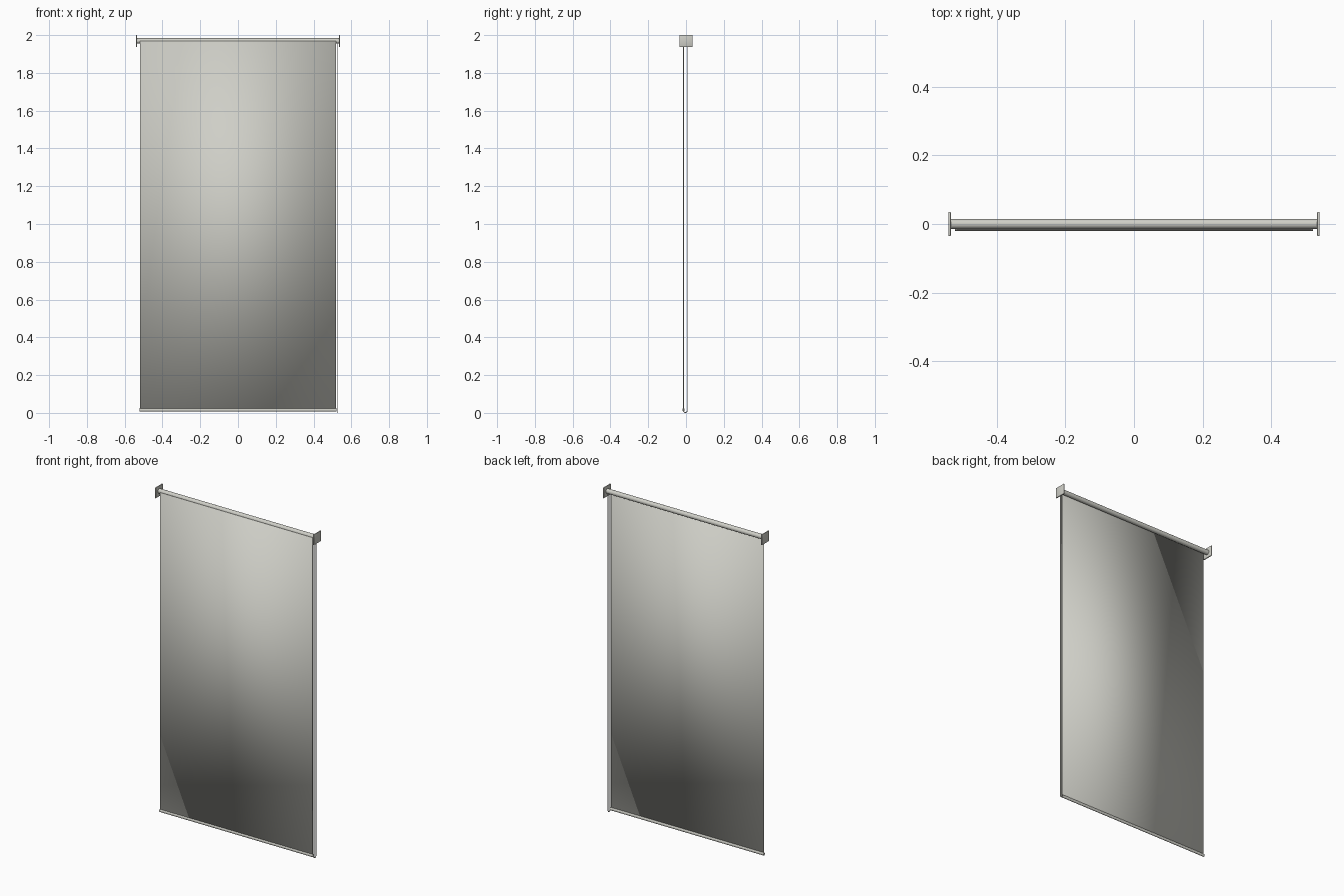
import bpy, bmesh, math

if "Cube" in bpy.data.objects:
    bpy.data.objects.remove(bpy.data.objects["Cube"])

mat = bpy.data.materials.new("warm light grey")
mat.diffuse_color = (0.62, 0.62, 0.57, 1)
mat.use_nodes = True
mat.node_tree.nodes["Principled BSDF"].inputs["Base Color"].default_value = mat.diffuse_color

TUBE_Z, TUBE_R = 1.969, 0.0145


def finish(obj, name):
    obj.name = name
    obj.data.materials.append(mat)
    return obj


def box(name, x, y, z, bevel=0.0):
    """Smooth-shaded box given by its (min, max) extents on each axis."""
    bpy.ops.mesh.primitive_cube_add(size=1, location=[sum(a) / 2 for a in (x, y, z)])
    obj = bpy.context.object
    obj.scale = [a[1] - a[0] for a in (x, y, z)]
    bpy.ops.object.transform_apply(location=False, scale=True)
    bpy.ops.object.shade_smooth()
    if bevel:
        mod = obj.modifiers.new("bevel", 'BEVEL')
        mod.width, mod.segments = bevel, 2
    return finish(obj, name)


def rod(name, x0, x1, radius, y, z, sides=32):
    """Cylinder lying along x."""
    bpy.ops.mesh.primitive_cylinder_add(
        vertices=sides, radius=radius, depth=x1 - x0,
        location=((x0 + x1) / 2, y, z), rotation=(0, math.pi / 2, 0))
    bpy.ops.object.shade_smooth_by_angle(angle=math.radians(35))
    return finish(bpy.context.object, name)


# roller tube and its two wall brackets
rod("roller_tube", -0.535, 0.535, TUBE_R, 0, TUBE_Z)
for side, name in ((-1, "left_bracket"), (1, "right_bracket")):
    box(name, sorted((side * 0.534, side * 0.541)), (-0.035, 0.035), (1.936, 2.0), 0.002)

# softly shaded fabric sheet hanging from the front of the tube
box("fabric", (-0.518, 0.518), (-0.0155, -0.0140), (0.015, TUBE_Z))

# rounded bottom bar
bar = rod("bottom_bar", -0.522, 0.522, 0.009, -0.0135, 0.016, 20)
bar.scale = (1.0, 0.7, 1)  # local x points along world z

# endless pull cord looped over the right end of the tube
curve = bpy.data.curves.new("pull_cord", 'CURVE')
curve.dimensions = '3D'
curve.bevel_depth = 0.0022
curve.bevel_resolution = 2
spline = curve.splines.new('POLY')
cy, r, n = -0.003, 0.0100, 12
pts = [(cy + r * math.cos(math.pi * i / n), TUBE_Z + r * math.sin(math.pi * i / n)) for i in range(n + 1)]
pts += [(cy - r * math.cos(math.pi * i / n), 0.0122 - r * math.sin(math.pi * i / n)) for i in range(n + 1)]
spline.points.add(len(pts) - 1)
for p, (y, z) in zip(spline.points, pts):
    p.co = (0.525, y, z, 1)
spline.use_cyclic_u = True
cord = bpy.data.objects.new("pull_cord", curve)
bpy.context.collection.objects.link(cord)
finish(cord, "pull_cord")
